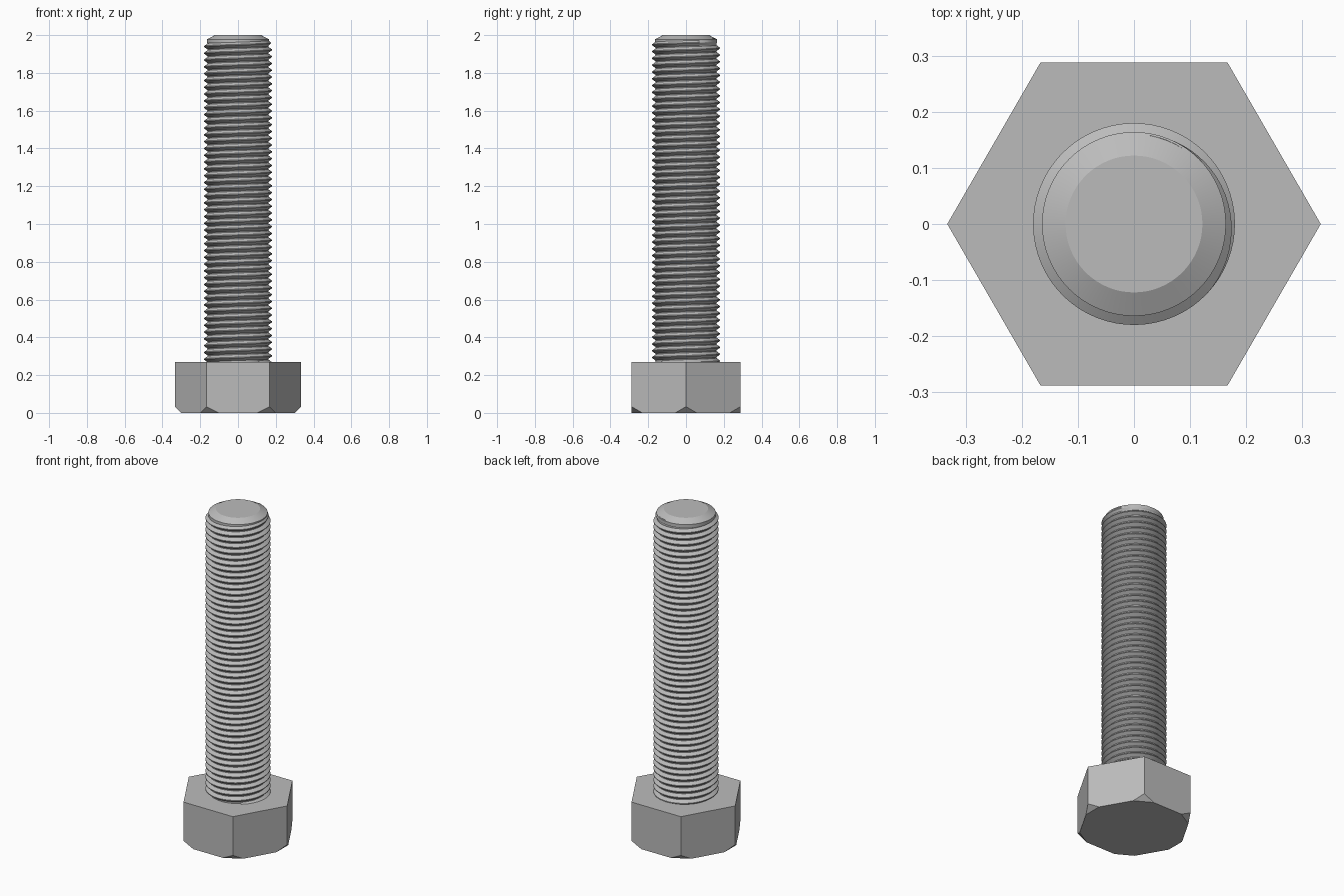
import bpy, bmesh, math
from mathutils import Vector

cube = bpy.data.objects.get("Cube")
if cube:
    bpy.data.objects.remove(cube, do_unlink=True)

steel = bpy.data.materials.new("grey_steel")
steel.use_nodes = True
colour = (0.5, 0.5, 0.5, 1)
steel.diffuse_color = colour
steel.node_tree.nodes["Principled BSDF"].inputs["Base Color"].default_value = colour

HEAD_R, HEAD_H, CUT = 0.333, 0.27, 0.033
CORE_R, CREST_R, PITCH, SEG = 0.161, 0.18, 0.036, 64
TOP = 2.0


def finish(name, bm, smooth):
    bmesh.ops.recalc_face_normals(bm, faces=bm.faces)
    mesh = bpy.data.meshes.new(name)
    bm.to_mesh(mesh)
    bm.free()
    mesh.materials.append(steel)
    ob = bpy.data.objects.new(name, mesh)
    bpy.context.collection.objects.link(ob)
    if smooth:
        bpy.ops.object.select_all(action='DESELECT')
        ob.select_set(True)
        bpy.context.view_layer.objects.active = ob
        bpy.ops.object.shade_smooth_by_angle(angle=math.radians(25))
    return ob


# Hexagonal head, each lower corner sliced off by a sloping plane
bm = bmesh.new()
base = [bm.verts.new((HEAD_R * math.cos(k * math.pi / 3),
                      HEAD_R * math.sin(k * math.pi / 3), 0)) for k in range(6)]
face = bm.faces.new(base)
top = bmesh.ops.extrude_face_region(bm, geom=[face])["geom"]
bmesh.ops.translate(bm, vec=(0, 0, HEAD_H),
                    verts=[g for g in top if isinstance(g, bmesh.types.BMVert)])
if face.is_valid is False or not any(len(f.verts) == 6 and f.calc_center_median().z < 0.01
                                     for f in bm.faces):
    bmesh.ops.contextual_create(bm, geom=[v for v in bm.verts if v.co.z < 0.01])
for k in range(6):
    out = Vector((math.cos(k * math.pi / 3), math.sin(k * math.pi / 3), 0))
    cut = bmesh.ops.bisect_plane(bm, geom=bm.verts[:] + bm.edges[:] + bm.faces[:],
                                 plane_co=out * (HEAD_R - CUT),
                                 plane_no=out - Vector((0, 0, 1)), clear_outer=True)
    edges = [g for g in cut["geom_cut"] if isinstance(g, bmesh.types.BMEdge)]
    bmesh.ops.contextual_create(bm, geom=edges)
finish("hex_head", bm, False)

# Shank core with a chamfered tip
bm = bmesh.new()
profile = [(CORE_R, HEAD_H - 0.01), (CORE_R, 1.955), (0.164, 1.96), (0.164, 1.978), (0.122, TOP)]
rings = [[bm.verts.new((r * math.cos(2 * math.pi * s / SEG),
                        r * math.sin(2 * math.pi * s / SEG), z)) for s in range(SEG)]
         for r, z in profile]
for a, b in zip(rings, rings[1:]):
    for s in range(SEG):
        t = (s + 1) % SEG
        bm.faces.new((a[s], a[t], b[t], b[s]))
bm.faces.new(rings[-1])
bm.faces.new(rings[0])
finish("shank_core", bm, True)

# Right-handed helical thread, wound down from the tip and fading in there
bm = bmesh.new()
start_z, start_angle = 1.966, math.radians(80)
steps = int((start_z - HEAD_H) / PITCH * SEG) + SEG // 4
previous = None
for i in range(steps + 1):
    angle = start_angle - 2 * math.pi * i / SEG
    z = start_z - PITCH * i / SEG
    grow = min(1, (i + 1) / (SEG * 0.35))
    crest = CORE_R + (CREST_R - CORE_R) * grow
    section = [(CORE_R - 0.001, 0.46), (crest, 0.06), (crest, -0.06), (CORE_R - 0.001, -0.46)]
    ring = [bm.verts.new((r * math.cos(angle), r * math.sin(angle),
                          max(z + h * PITCH, HEAD_H - 0.02))) for r, h in section]
    if previous:
        for j in range(3):
            bm.faces.new((previous[j], previous[j + 1], ring[j + 1], ring[j]))
    else:
        bm.faces.new(ring)
    previous = ring
finish("screw_thread", bm, True)
